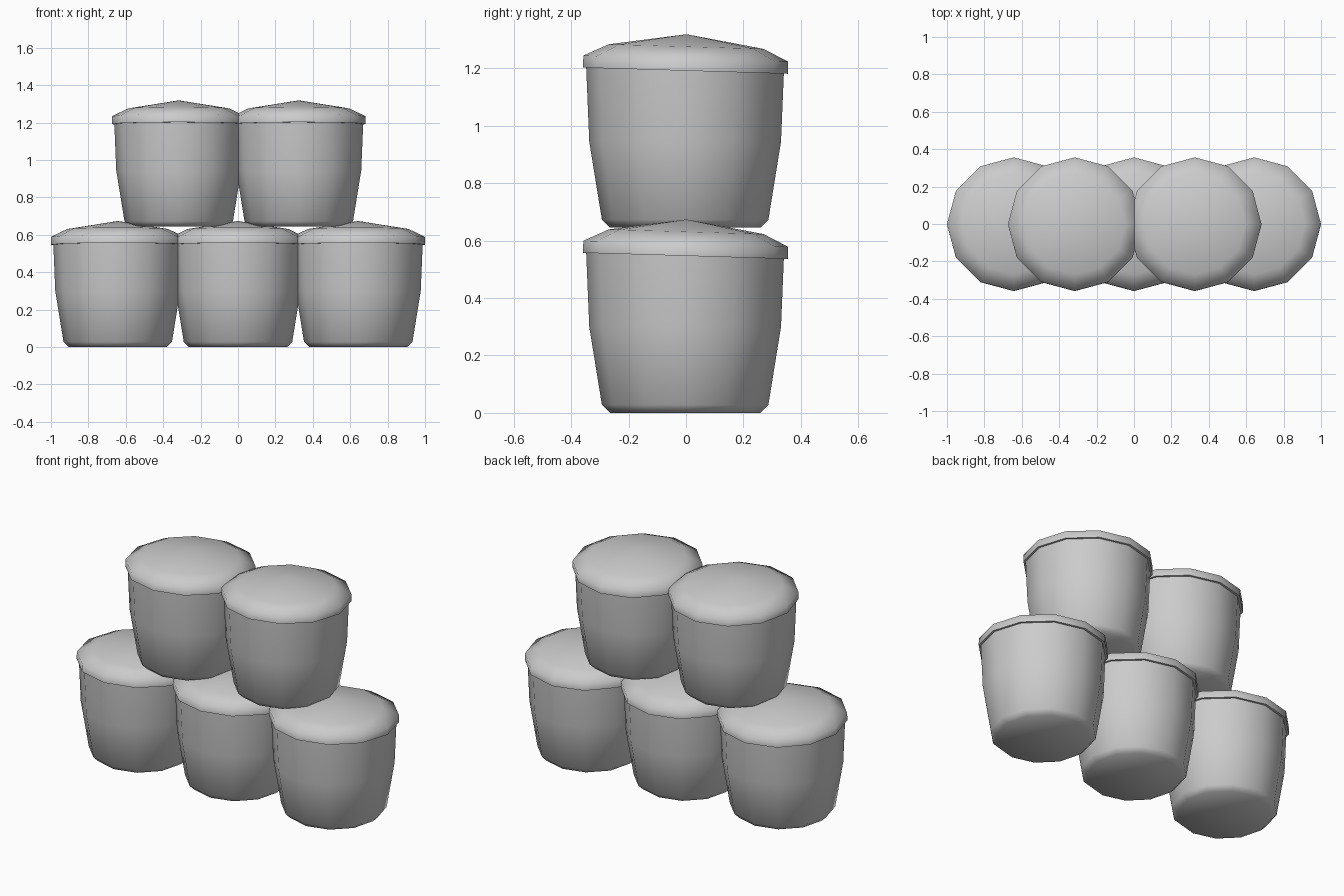
import bpy
import bmesh
import math

SIDES = 12

cube = bpy.data.objects.get("Cube")
if cube:
    bpy.data.objects.remove(cube, do_unlink=True)

# Plain grey clay
grey = bpy.data.materials.new("plain_grey")
grey.use_nodes = True
colour = (0.6, 0.6, 0.6, 1)
grey.diffuse_color = colour
grey.node_tree.nodes["Principled BSDF"].inputs["Base Color"].default_value = colour


def lathe(name, profile):
    """Spin an (r, z) profile, starting and ending on the axis."""
    bm = bmesh.new()
    verts = [bm.verts.new((r, 0, z)) for r, z in profile]
    edges = [bm.edges.new(pair) for pair in zip(verts, verts[1:])]
    bmesh.ops.spin(bm, geom=verts + edges, cent=(0, 0, 0), axis=(0, 0, 1),
                   angle=math.tau, steps=SIDES, use_merge=True)
    bmesh.ops.remove_doubles(bm, verts=bm.verts, dist=0.0005)
    bmesh.ops.recalc_face_normals(bm, faces=bm.faces)
    mesh = bpy.data.meshes.new(name)
    bm.to_mesh(mesh)
    bm.free()
    mesh.materials.append(grey)
    return mesh


def place(name, mesh, location, tilt=0):
    obj = bpy.data.objects.new(name, mesh)
    obj.location = location
    obj.rotation_euler.x = tilt
    bpy.context.collection.objects.link(obj)
    return obj


# Tapered pot body with a chamfered foot
body = lathe("jar_body", [(0, 0), (0.262, 0), (0.29, 0.028), (0.334, 0.3),
                          (0.345, 0.565), (0, 0.565)])

# Low domed lid with an upright rim
lid = lathe("jar_lid", [(0, 0), (0.357, 0), (0.357, 0.042), (0.27, 0.084), (0, 0.127)])

# Three jars below, two stacked above
spots = {"lower_right": (-0.643, 0), "lower_middle": (0, 0), "lower_left": (0.643, 0),
         "upper_right": (-0.317, 0.645), "upper_left": (0.325, 0.645)}

bpy.ops.object.select_all(action="DESELECT")
for spot, (x, z) in spots.items():
    pot = place(spot + "_jar_body", body, (x, -0.003, z))
    top = place(spot + "_jar_lid", lid, (x, -0.002, z + 0.547), tilt=-0.03)
    if spot == "lower_right":
        pot.select_set(True)
        top.select_set(True)
        bpy.context.view_layer.objects.active = pot

# The meshes are shared, so shading one jar shades them all
for mesh in (body, lid):
    mesh.shade_smooth()
    mesh.set_sharp_from_angle(angle=math.radians(65))
